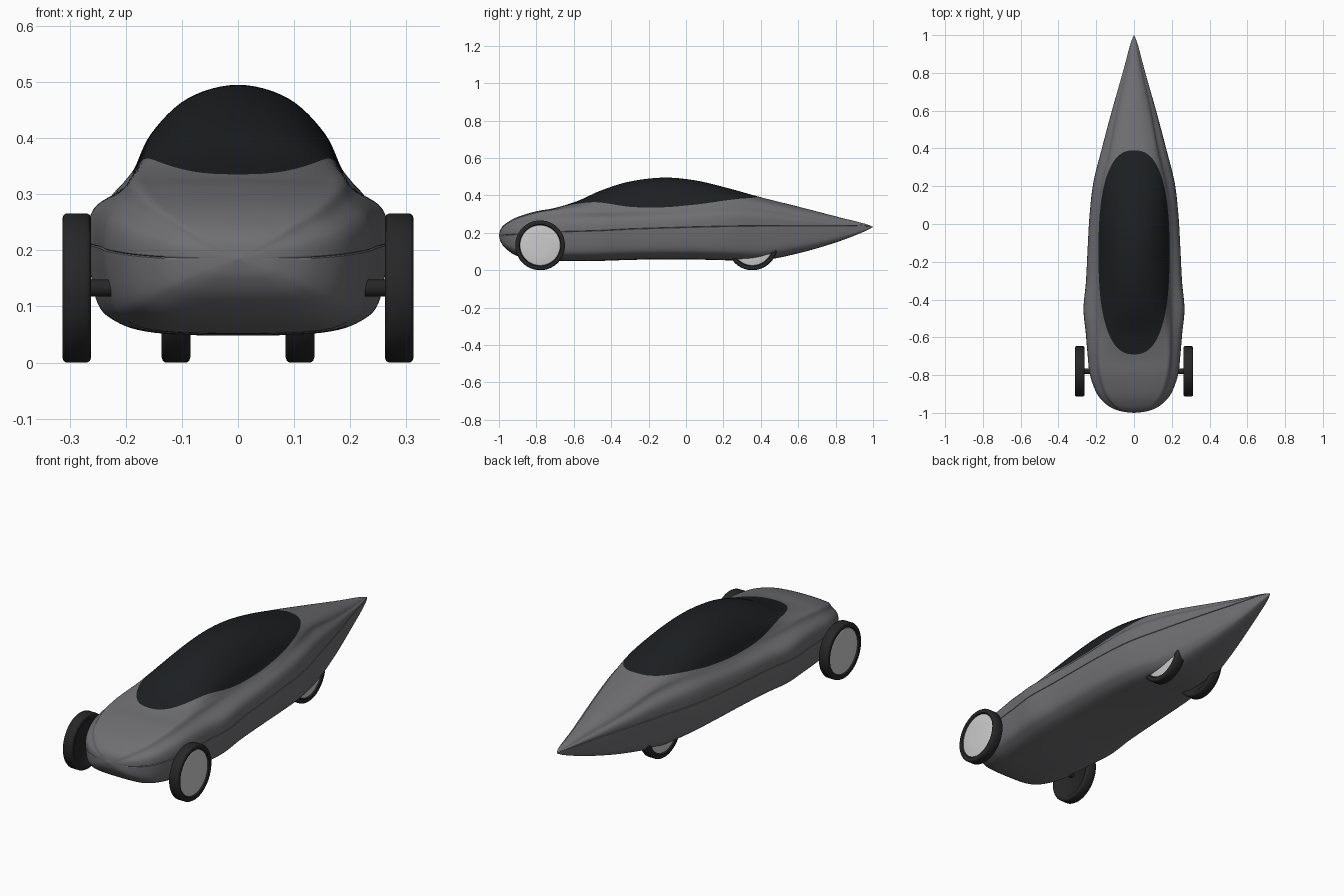
import bpy, bmesh, math
from mathutils import Vector

if "Cube" in bpy.data.objects:
    bpy.data.objects.remove(bpy.data.objects["Cube"])


def material(name, rgb):
    m = bpy.data.materials.new(name)
    m.diffuse_color = (*rgb, 1)
    m.use_nodes = True
    m.node_tree.nodes["Principled BSDF"].inputs["Base Color"].default_value = m.diffuse_color
    return m


PAINT = material("grey_paint", (0.16, 0.16, 0.17))
GLASS = material("dark_glass", (0.012, 0.014, 0.016))
RUBBER = material("rubber", (0.02, 0.02, 0.02))
METAL = material("light_metal", (0.7, 0.7, 0.7))


def make(name, bm, mat, angle=40):
    bmesh.ops.recalc_face_normals(bm, faces=bm.faces)
    me = bpy.data.meshes.new(name)
    bm.to_mesh(me)
    bm.free()
    me.materials.append(mat)
    ob = bpy.data.objects.new(name, me)
    bpy.context.collection.objects.link(ob)
    bpy.ops.object.select_all(action='DESELECT')
    ob.select_set(True)
    bpy.context.view_layer.objects.active = ob
    bpy.ops.object.shade_smooth_by_angle(angle=math.radians(angle))
    return ob


def spline(pts, n, first, last):
    """Catmull-Rom through pts, with phantom end points."""
    p = [Vector(q) for q in [first, *pts, last]]
    out = []
    for i in range(1, len(p) - 2):
        a, b, c, d = p[i - 1:i + 3]
        for k in range(n):
            t = k / n
            out.append(0.5 * (2 * b + (c - a) * t + (2 * a - 5 * b + 4 * c - d) * t * t
                              + (3 * b - a - 3 * c + d) * t ** 3))
    return out + [p[-2]]


# Stations: y, half width, bottom, belt seam, canopy base, canopy half width, top
STATIONS = [
    (-1.0, 0, .185, .185, .185, 0, .185),
    (-.99, .075, .15, .186, .215, .055, .222),
    (-.96, .14, .112, .188, .245, .10, .252),
    (-.9, .195, .075, .193, .275, .145, .285),
    (-.8, .233, .055, .2, .305, .175, .315),
    (-.7, .245, .05, .205, .322, .185, .333),
    (-.58, .255, .048, .208, .333, .187, .37),
    (-.45, .267, .05, .212, .335, .187, .428),
    (-.3, .254, .055, .22, .335, .187, .474),
    (-.12, .245, .058, .226, .338, .187, .495),
    (.05, .235, .057, .231, .35, .182, .48),
    (.22, .215, .053, .235, .366, .16, .44),
    (.4, .17, .052, .237, .355, .12, .39),
    (.6, .117, .09, .238, .31, .085, .34),
    (.8, .06, .148, .238, .268, .044, .288),
    (.95, .02, .205, .236, .245, .014, .25),
    (1.0, 0, .232, .232, .232, 0, .232),
]
SEG = 6


def ring(s):
    """Closed cross-section at one station, with a fine belt groove."""
    y, w, zb, zm, zd, cw, zt = s
    low, up, h = zm - zb, zd - zm, zt - zd
    half = [(0, zb), (.57 * w, zm - .97 * low), (.83 * w, zm - .84 * low), (.95 * w, zm - .6 * low),
            (w, zm), (.965 * w, zm + .5 * up), (1.1 * cw, zm + .79 * up), (cw, zd),
            (.83 * cw, zd + .44 * h), (.48 * cw, zd + .845 * h), (0, zt)]
    mirror = lambda q: (-q[0], q[1])
    pts = spline(half, SEG, mirror(half[1]), mirror(half[-2]))
    g, d = 4 * SEG, min(.003, .05 * w)
    x, z = pts[g]
    pts[g:g + 1] = [Vector((x, z - d * .6)), Vector((x - d, z)), Vector((x, z + d * .6))]
    pts += [Vector((-p.x, p.y)) for p in pts[-2:0:-1]]
    return [(p.x, y, p.y) for p in pts]


# Lofted body shell
bm = bmesh.new()
rows = [[bm.verts.new(c) for c in ring(s)]
        for s in spline(STATIONS, 9, STATIONS[0], STATIONS[-1])]
for a, b in zip(rows, rows[1:]):
    for i in range(len(a)):
        j = (i + 1) % len(a)
        bm.faces.new((a[i], a[j], b[j], b[i]))
bmesh.ops.remove_doubles(bm, verts=bm.verts, dist=1e-5)


# Cut the canopy outline into the shell, then separate the glass
def outline(co):
    if co.z < .29:
        return 1
    return abs(co.x / .188) ** 2.5 + abs((co.y + .15) / .54) ** 2.5 - 1


cut = []
for e in list(bm.edges):
    a, b = e.verts
    fa, fb = outline(a.co), outline(b.co)
    if fa * fb < 0:
        cut.append(bmesh.utils.edge_split(e, a, fa / (fa - fb))[1])
bmesh.ops.connect_verts(bm, verts=cut)
glass = bm.copy()
for part, keep_glass in ((bm, False), (glass, True)):
    drop = [f for f in part.faces if (outline(f.calc_center_median()) < 0) != keep_glass]
    bmesh.ops.delete(part, geom=drop, context='FACES')
make("body_shell", bm, PAINT)
make("canopy", glass, GLASS)


def lathe(name, profile, loc, side, mat):
    """Revolve (radius, x) points about the x axis; side flips outward."""
    bm = bmesh.new()
    vs = [bm.verts.new((side * x, 0, r)) for r, x in profile]
    es = [bm.edges.new(p) for p in zip(vs, vs[1:])]
    bmesh.ops.spin(bm, geom=vs + es, cent=(0, 0, 0), axis=(1, 0, 0),
                   angle=2 * math.pi, steps=64)
    bmesh.ops.remove_doubles(bm, verts=bm.verts, dist=1e-5)
    ob = make(name, bm, mat, 50)
    ob.location = loc
    return ob


TYRE = [(0, .012), (.1, .012), (.112, .001), (.124, 0), (.130, .002), (.133, .007), (.133, .044),
        (.130, .049), (.124, .051), (.112, .05), (.108, .042), (0, .042)]
HUB = [(.109, .041), (.107, .045), (.09, .048), (.05, .0495), (0, .05)]

# Wheels: exposed front pair, rear pair tucked under the tail
for side, tag in ((1, "right"), (-1, "left")):
    for end, x, y in (("front", .262, -.78), ("rear", .085, .355)):
        loc = (side * x, y, .133)
        lathe(f"{end}_{tag}_tyre", TYRE, loc, side, RUBBER)
        lathe(f"{end}_{tag}_hub", HUB, loc, side, METAL)
    lathe(f"front_{tag}_axle", [(0, 0), (.015, 0), (.015, .1), (0, .1)],
          (side * .18, -.78, .133), side, RUBBER)
